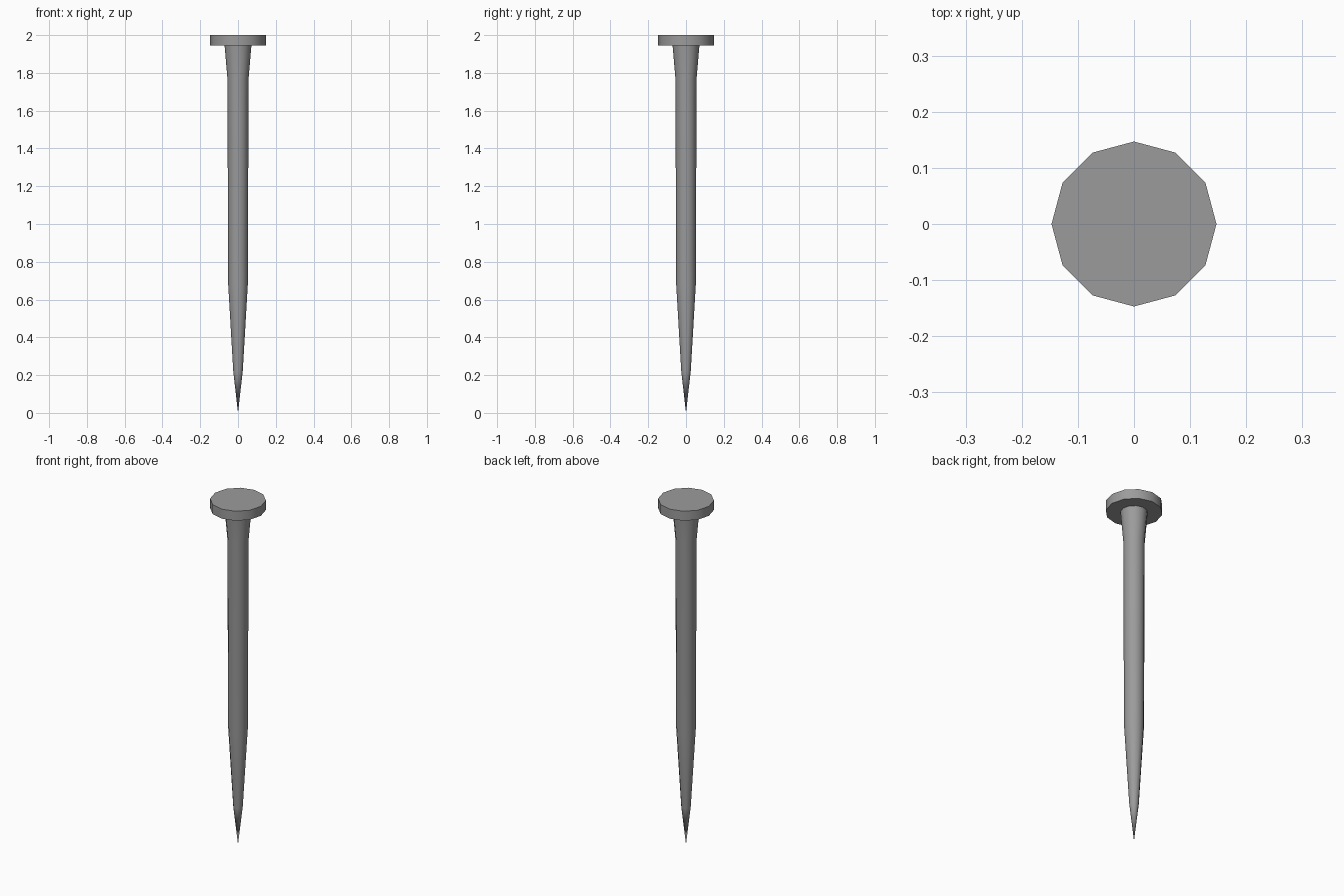
import bpy, bmesh, math

if "Cube" in bpy.data.objects:
    bpy.data.objects.remove(bpy.data.objects["Cube"])

SIDES = 12


def lathe(name, profile, material):
    """Revolve (radius, z) points around z; zero radius makes a tip, open ends are capped."""
    bm = bmesh.new()
    rings = []
    for r, z in profile:
        if r == 0:
            rings.append([bm.verts.new((0, 0, z))] * SIDES)
        else:
            rings.append([bm.verts.new((r * math.cos(2 * math.pi * i / SIDES),
                                        r * math.sin(2 * math.pi * i / SIDES), z))
                          for i in range(SIDES)])
    for low, high in zip(rings, rings[1:]):
        for i in range(SIDES):
            j = (i + 1) % SIDES
            corners = [low[i], low[j], high[j], high[i]]
            bm.faces.new(list(dict.fromkeys(corners)))
    for ring, (r, z) in ((rings[0], profile[0]), (rings[-1], profile[-1])):
        if r > 0:
            bm.faces.new(ring)
    bmesh.ops.recalc_face_normals(bm, faces=bm.faces[:])
    mesh = bpy.data.meshes.new(name)
    bm.to_mesh(mesh)
    bm.free()
    mesh.materials.append(material)
    obj = bpy.data.objects.new(name, mesh)
    bpy.context.collection.objects.link(obj)
    bpy.ops.object.select_all(action='DESELECT')
    obj.select_set(True)
    bpy.context.view_layer.objects.active = obj
    bpy.ops.object.shade_smooth_by_angle(angle=math.radians(40))
    return obj


# Dark steel
steel = bpy.data.materials.new("dark_steel")
steel.diffuse_color = (0.33, 0.33, 0.33, 1)
steel.use_nodes = True
steel.node_tree.nodes["Principled BSDF"].inputs["Base Color"].default_value = steel.diffuse_color

# Nail: pointed tip, tapered shank, flared neck and flat disc head in one profile
lathe("nail", [
    (0, 0),
    (0.025, 0.22),
    (0.052, 0.68),
    (0.056, 1.77),
    (0.071, 1.945),
    (0.147, 1.945),
    (0.147, 2.0),
], steel)
